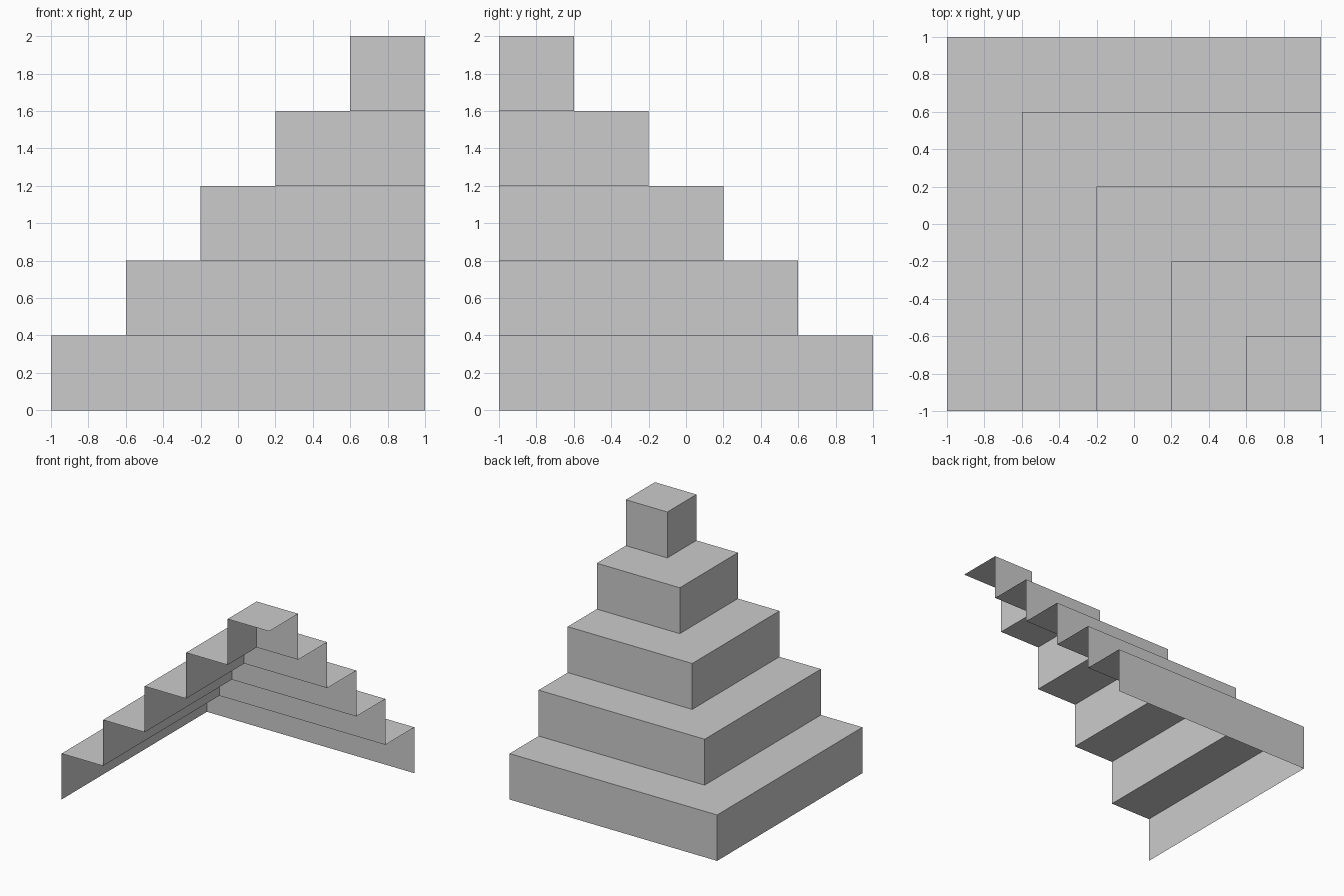
import bpy
import bmesh

cube = bpy.data.objects.get("Cube")
if cube:
    bpy.data.objects.remove(cube, do_unlink=True)

STEPS = 5
STEP = 2 / STEPS

# Single light grey for every tier
grey = bpy.data.materials.new("light_grey")
grey.use_nodes = True
colour = (0.6, 0.6, 0.6, 1)
grey.diffuse_color = colour
grey.node_tree.nodes["Principled BSDF"].inputs["Base Color"].default_value = colour


def corner_path(i, z):
    """L-shaped line of tier i, from the front edge round to the left edge."""
    d = 1 - STEP * i
    return [(-d, -1, z), (-d, d, z), (1, d, z)]


def make_tier(i):
    """Open shell of one tier: two risers and the tread on top."""
    bm = bmesh.new()
    low = [bm.verts.new(p) for p in corner_path(i, STEP * i)]
    top = [bm.verts.new(p) for p in corner_path(i, STEP * (i + 1))]
    for a in range(2):
        bm.faces.new((low[a], top[a], top[a + 1], low[a + 1]))
    # The tread reaches in to the next riser; the last one is a full square
    if i < STEPS - 1:
        inner = [bm.verts.new(p) for p in corner_path(i + 1, STEP * (i + 1))]
    else:
        inner = [bm.verts.new((1, -1, STEP * STEPS))]
    tread = bm.faces.new(top + inner[::-1])
    tread.normal_update()
    if tread.normal.z < 0:
        tread.normal_flip()
    # Risers face outwards, to the right and the back
    for f in bm.faces:
        f.normal_update()
        if f.normal.x > 0.5 or f.normal.y < -0.5:
            f.normal_flip()
    mesh = bpy.data.meshes.new(f"step_tier_{i + 1}")
    bm.to_mesh(mesh)
    bm.free()
    mesh.materials.append(grey)
    obj = bpy.data.objects.new(mesh.name, mesh)
    bpy.context.collection.objects.link(obj)


# Tiers stacked from the ground up
for i in range(STEPS):
    make_tier(i)
